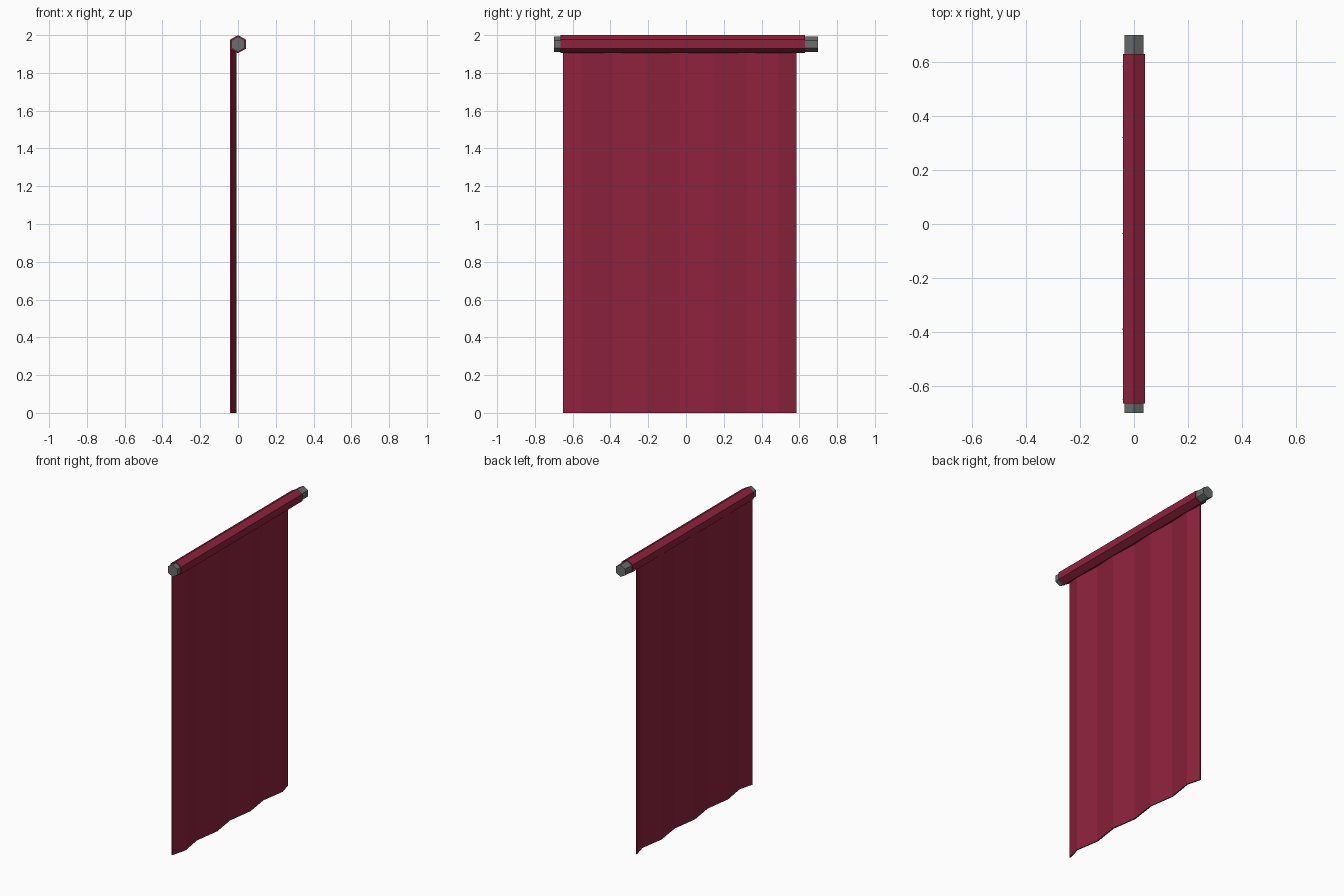
import bpy, bmesh, math

if "Cube" in bpy.data.objects:
    bpy.data.objects.remove(bpy.data.objects["Cube"])


def material(name, rgb):
    m = bpy.data.materials.new(name)
    m.diffuse_color = (*rgb, 1)
    m.use_nodes = True
    m.node_tree.nodes["Principled BSDF"].inputs["Base Color"].default_value = m.diffuse_color
    return m


red = material("crimson cloth", (0.27, 0.0160, 0.046))
grey = material("grey metal", (0.145, 0.15, 0.15))


def extrude_outline(name, outline, axis, start, end, mat):
    """Closed prism: 2D outline swept along y (outline = x, z) or z (outline = x, y)."""
    def place(a, b, t):
        return (a, t, b) if axis == 'y' else (a, b, t)
    bm = bmesh.new()
    ends = [[bm.verts.new(place(a, b, t)) for a, b in outline] for t in (start, end)]
    n = len(outline)
    bm.faces.new(ends[0])
    bm.faces.new(ends[1])
    for i in range(n):
        j = (i + 1) % n
        bm.faces.new((ends[0][i], ends[0][j], ends[1][j], ends[1][i]))
    bmesh.ops.recalc_face_normals(bm, faces=bm.faces)
    mesh = bpy.data.meshes.new(name)
    bm.to_mesh(mesh)
    bm.free()
    mesh.materials.append(mat)
    obj = bpy.data.objects.new(name, mesh)
    bpy.context.collection.objects.link(obj)
    return obj


def hexagon(radius, z):
    return [(radius * math.sin(i * math.pi / 3), z + radius * math.cos(i * math.pi / 3))
            for i in range(6)]


# Hanging rod and the cloth sleeve wrapped round it
ROD_Z = 1.952
extrude_outline("rod", hexagon(0.041, ROD_Z), 'y', -0.70, 0.70, grey)
extrude_outline("sleeve", hexagon(0.048, ROD_Z), 'y', -0.665, 0.63, red)

# Banner cloth: folds alternate between a back and a front plane
fold_y = [-0.65, -0.55, -0.39, -0.21, -0.035, 0.145, 0.32, 0.49, 0.585]
BACK, FRONT, HALF = -0.038, -0.012, 0.004
folds = [(FRONT if i % 2 else BACK, y) for i, y in enumerate(fold_y)]
outline = [(x + HALF, y) for x, y in folds] + [(x - HALF, y) for x, y in reversed(folds)]
extrude_outline("banner_cloth", outline, 'z', 0.0, 1.935, red)
